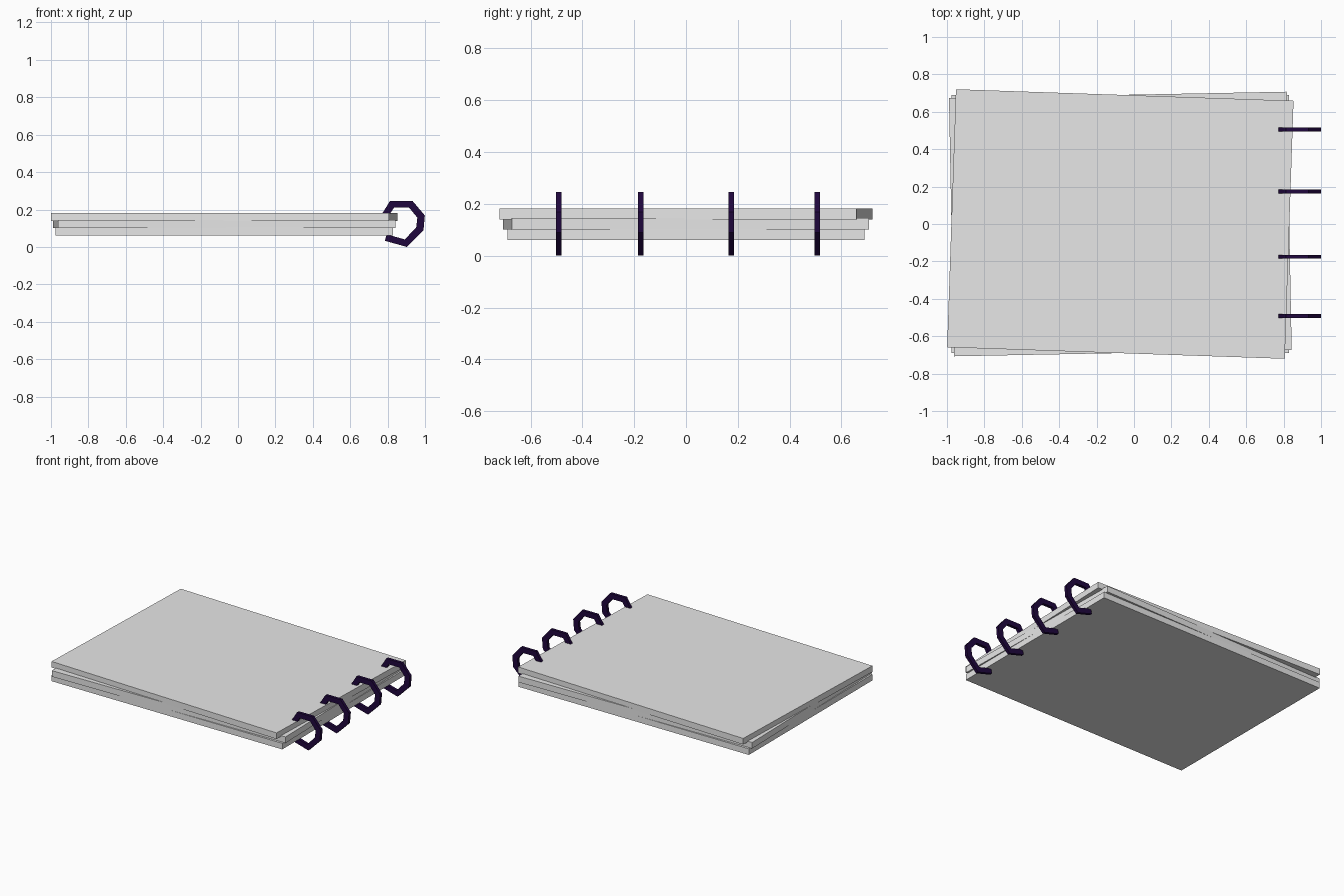
import bpy, bmesh, math

if "Cube" in bpy.data.objects:
    bpy.data.objects.remove(bpy.data.objects["Cube"])


def material(name, rgb):
    m = bpy.data.materials.new(name)
    m.diffuse_color = (*rgb, 1.0)
    m.use_nodes = True
    m.node_tree.nodes["Principled BSDF"].inputs["Base Color"].default_value = m.diffuse_color
    return m


paper = material("pale_grey", (0.8, 0.8, 0.8))
purple = material("dark_purple", (0.014, 0.002, 0.047))


def make_object(name, bm, mat):
    bmesh.ops.recalc_face_normals(bm, faces=bm.faces)
    me = bpy.data.meshes.new(name)
    bm.to_mesh(me)
    bm.free()
    me.materials.append(mat)
    ob = bpy.data.objects.new(name, me)
    bpy.context.collection.objects.link(ob)
    return ob


# three stacked boards, each twisted slightly
def board(name, z0, z1, angle):
    bm = bmesh.new()
    bmesh.ops.create_cube(bm, size=1.0)
    bmesh.ops.scale(bm, vec=(1.806, 1.38, z1 - z0), verts=bm.verts)
    ob = make_object(name, bm, paper)
    ob.location = (-0.073, 0.0, (z0 + z1) / 2)
    ob.rotation_euler.z = math.radians(angle)


board("bottom_cover", 0.060, 0.103, 0.0)
board("page_block", 0.102, 0.145, 1.1)
board("top_cover", 0.139, 0.182, -1.95)

# open binding rings: angular band in the xz plane, given as outer and inner outlines
outer = [(0.766, 0.170), (0.813, 0.246), (0.933, 0.246), (0.999, 0.168),
         (0.992, 0.090), (0.902, 0.000), (0.785, 0.033)]
inner = [(0.796, 0.150), (0.834, 0.210), (0.915, 0.210), (0.959, 0.156),
         (0.953, 0.105), (0.892, 0.040), (0.795, 0.067)]


def ring(name, y, width=0.021):
    bm = bmesh.new()
    rows = []
    for (ox, oz), (ix, iz) in zip(outer, inner):
        rows.append([bm.verts.new(p) for p in (
            (ox, y - width / 2, oz), (ox, y + width / 2, oz),
            (ix, y + width / 2, iz), (ix, y - width / 2, iz))])
    for a, b in zip(rows, rows[1:]):
        for k in range(4):
            j = (k + 1) % 4
            bm.faces.new((a[k], a[j], b[j], b[k]))
    bm.faces.new(rows[0])
    bm.faces.new(rows[-1])
    make_object(name, bm, purple)


for i, y in enumerate((-0.491, -0.175, 0.174, 0.506)):
    ring(f"binding_ring_{i + 1}", y)
